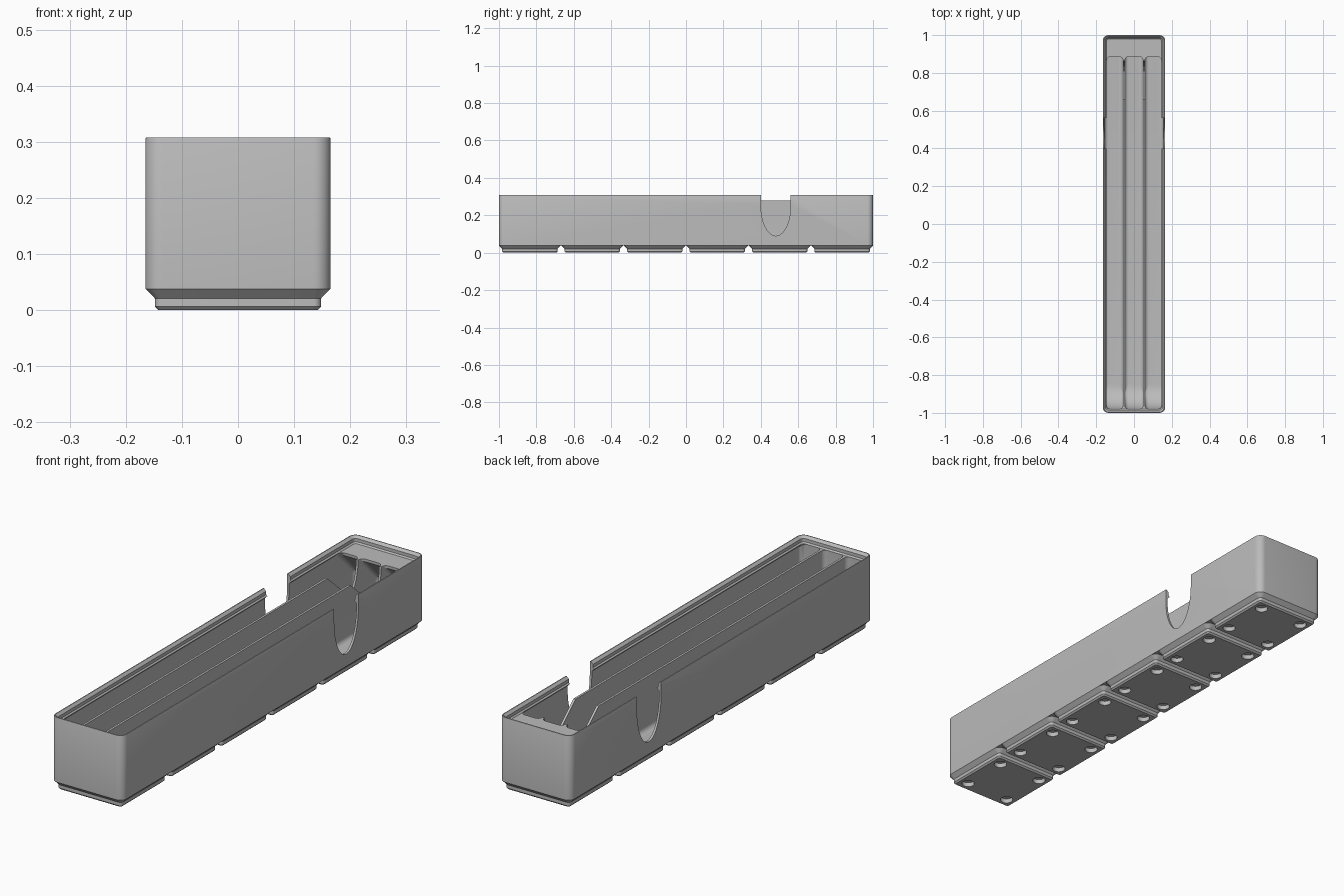
import bpy, bmesh, math

if "Cube" in bpy.data.objects:
    bpy.data.objects.remove(bpy.data.objects["Cube"])

grey = bpy.data.materials.new("plain grey")
grey.use_nodes = True
grey.diffuse_color = (0.5, 0.5, 0.5, 1)
grey.node_tree.nodes["Principled BSDF"].inputs["Base Color"].default_value = (0.5, 0.5, 0.5, 1)

W, L = 0.165, 1.0          # half width and half length
BASE, SHELF, TOP = 0.038, 0.279, 0.308
FLOOR, WALL, LIP = 0.056, 0.0095, 0.0207
PITCH = 2 * (L - W) / 5    # spacing of the feet


def finish(bm, name):
    bmesh.ops.recalc_face_normals(bm, faces=bm.faces)
    mesh = bpy.data.meshes.new(name)
    bm.to_mesh(mesh)
    bm.free()
    mesh.materials.append(grey)
    obj = bpy.data.objects.new(name, mesh)
    bpy.context.collection.objects.link(obj)
    return obj


def rounded_rect(x0, x1, y0, y1, r, seg=8):
    pts = []
    corners = [(x1 - r, y1 - r), (x0 + r, y1 - r), (x0 + r, y0 + r), (x1 - r, y0 + r)]
    for k, (cx, cy) in enumerate(corners):
        for i in range(seg + 1):
            a = (k + i / seg) * math.pi / 2
            pts.append((cx + r * math.cos(a), cy + r * math.sin(a)))
    return pts


def loft(name, rings):
    """Skin a stack of rounded rectangles (x0, x1, y0, y1, radius, z)."""
    bm = bmesh.new()
    loops = [[bm.verts.new((x, y, ring[5])) for x, y in rounded_rect(*ring[:5])]
             for ring in rings]
    for a, b in zip(loops, loops[1:]):
        for i in range(len(a)):
            j = (i + 1) % len(a)
            bm.faces.new((a[i], a[j], b[j], b[i]))
    bm.faces.new(loops[0])
    bm.faces.new(loops[-1])
    return finish(bm, name)


def prism(name, profile, x0, x1):
    """Extrude a y-z outline along x."""
    bm = bmesh.new()
    face = bm.faces.new([bm.verts.new((x0, y, z)) for y, z in profile])
    out = bmesh.ops.extrude_face_region(bm, geom=[face])
    moved = [v for v in out["geom"] if isinstance(v, bmesh.types.BMVert)]
    bmesh.ops.translate(bm, verts=moved, vec=(x1 - x0, 0, 0))
    return finish(bm, name)


def activate(obj):
    bpy.ops.object.select_all(action="DESELECT")
    obj.select_set(True)
    bpy.context.view_layer.objects.active = obj


def carve(obj, cutter):
    activate(obj)
    mod = obj.modifiers.new("cut", "BOOLEAN")
    mod.operation, mod.solver, mod.object = "DIFFERENCE", "EXACT", cutter
    bpy.ops.object.modifier_apply(modifier=mod.name)
    bpy.data.objects.remove(cutter)


def smooth(obj):
    activate(obj)
    bpy.ops.object.shade_smooth_by_angle(angle=math.radians(32))


def fillet(height, r):
    """Horizontal inset of a concave quarter round at a height above its foot."""
    return r - math.sqrt(max(0, r * r - (r - height) ** 2)) if height < r else 0


# Outer body with the stacking lip, solid below the lip
steps = [(0, BASE), (0, 0.305), (0.001, 0.3075), (0.003, TOP), (0.005, TOP),
         (0.0151, 0.298), (0.0151, 0.2846), (LIP, SHELF)]
body = loft("bin_body", [(i - W, W - i, i - L, L - i, 0.03 - i, z) for i, z in steps])


# Three long compartments with a front ramp, floor rounds and a rear label shelf
def lane_rings(x0, x1):
    heights = [FLOOR + 0.02 * (1 - math.cos(i * math.pi / 12)) for i in range(7)]
    heights += [0.09, 0.105, 0.125, 0.15, 0.163, 0.19, SHELF - LIP + WALL, SHELF, 0.29]
    rings = []
    for z in heights:
        inset = fillet(z - FLOOR, 0.02)
        overhang = min(max(z - (SHELF - LIP + WALL), 0), LIP - WALL)
        left = overhang if x0 < -0.1 else 0
        right = overhang if x1 > 0.1 else 0
        front = -L + LIP + max(inset, fillet(z - FLOOR, 0.13))
        back = L - WALL - inset - min(max(z - 0.163, 0), 0.105)
        rings.append((x0 + inset + left, x1 - inset - right, front, back,
                      max(0.003, 0.02 - inset), z))
    return rings


lane_width = (2 * (W - WALL) - 2 * WALL) / 3
for i in range(3):
    start = -W + WALL + i * (lane_width + WALL)
    carve(body, loft("lane_cutter", lane_rings(start, start + lane_width)))

# Finger notches through both side walls
notch = [(0.40, 0.35)]
notch += [(0.48 - 0.08 * math.cos(i * math.pi / 24), 0.255 - 0.165 * math.sin(i * math.pi / 24))
          for i in range(25)]
notch += [(0.56, 0.35)]
for side in (-1, 1):
    carve(body, prism("notch_cutter", notch, side * 0.1, side * 0.2))

# Sloping dip near the rear of each divider
dip = [(0.655, 0.29), (0.66, SHELF), (0.76, 0.19), (0.785, 0.165), (0.81, 0.155),
       (0.835, 0.17), (0.85, 0.2), (0.86, 0.24), (0.865, 0.29)]
divider_x = (lane_width + WALL) / 2
for side in (-1, 1):
    x = side * divider_x
    carve(body, prism("dip_cutter", dip, x - 0.012, x + 0.012))
smooth(body)

# Six stepped feet, each with four round magnet pockets
foot_steps = [(0.0235, 0, 0.0064), (0.0171, 0.0064, 0.0127),
              (0.0171, 0.0207, 0.0127), (0, BASE, 0.03)]
for n in range(6):
    cy = (n - 2.5) * PITCH
    foot = loft(f"foot_{n + 1}", [(i - W, W - i, cy + i - W, cy + W - i, r, z)
                                  for i, z, r in foot_steps])
    for sx in (-1, 1):
        for sy in (-1, 1):
            px, py, r = sx * 0.1034, cy + sy * 0.1034, 0.0255
            carve(foot, loft("pocket_cutter", [(px - r, px + r, py - r, py + r, r * 0.999, z)
                                               for z in (-0.02, 0.019)]))
    smooth(foot)
